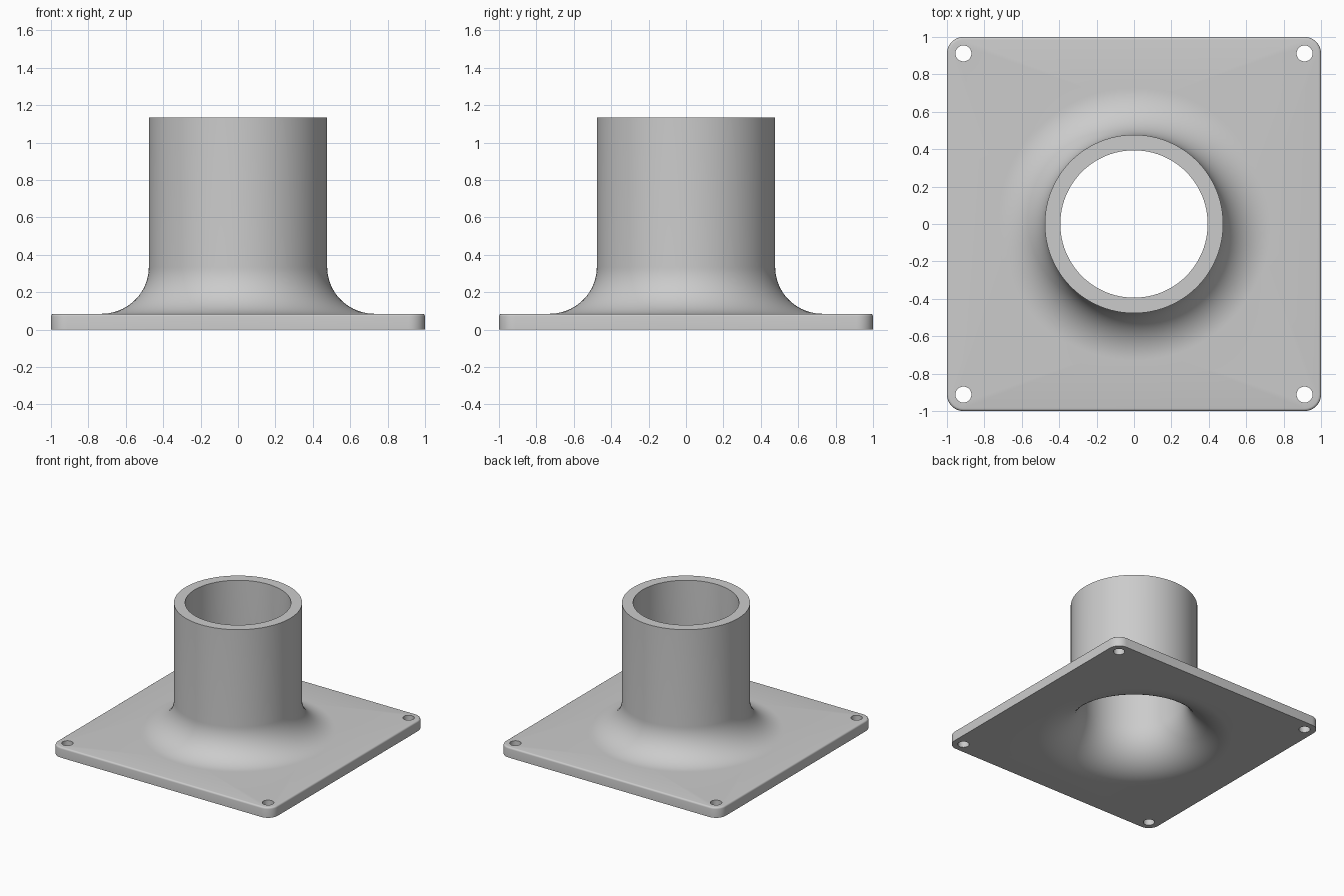
import bpy
import bmesh
from math import cos, sin, pi, radians

cube = bpy.data.objects.get("Cube")
if cube:
    bpy.data.objects.remove(cube, do_unlink=True)

# Main dimensions
THICK = 0.085        # plate thickness
HEIGHT = 1.135       # top of the neck
OUTER, INNER = 0.477, 0.394
BEND = 0.73          # radius at which the flare meets the plate
BEND_Z = 0.335       # height of the flare's centre
CORNER = 0.088       # plate corner radius, concentric with the bolt holes
BOLT = 0.043
EDGE = 0.014         # rounding of the plate's upper edge
SIDES = 96

bm = bmesh.new()


def ring(points, z):
    return [bm.verts.new((x, y, z)) for x, y in points]


def circle(radius, sides, cx=0.0, cy=0.0):
    return [(cx + radius * cos(2 * pi * i / sides), cy + radius * sin(2 * pi * i / sides))
            for i in range(sides)]


def rounded_square(inset, steps=8):
    c, r = 1 - CORNER, CORNER - inset
    points = []
    for k, (sx, sy) in enumerate([(1, 1), (-1, 1), (-1, -1), (1, -1)]):
        for i in range(steps + 1):
            a = (k + i / steps) * pi / 2
            points.append((sx * c + r * cos(a), sy * c + r * sin(a)))
    return points


def bridge(rings):
    for a, b in zip(rings, rings[1:]):
        for i in range(len(a)):
            j = (i + 1) % len(a)
            bm.faces.new((a[i], a[j], b[j], b[i]))


def fill(loops):
    edges = []
    for loop in loops:
        for i in range(len(loop)):
            pair = (loop[i - 1], loop[i])
            edges.append(bm.edges.get(pair) or bm.edges.new(pair))
    bmesh.ops.triangle_fill(bm, edges=edges, use_beauty=True)


# Plate rim: square lower edge, small rounding on the upper edge
rim = [ring(rounded_square(0), 0)]
for i in range(5):
    a = i / 4 * pi / 2
    rim.append(ring(rounded_square(EDGE * (1 - cos(a))), THICK - EDGE * (1 - sin(a))))
bridge(rim)

# Bolt holes in the four corners
bolts = []
for sx in (-1, 1):
    for sy in (-1, 1):
        hole = circle(BOLT, 24, sx * (1 - CORNER), sy * (1 - CORNER))
        bolts.append([ring(hole, 0), ring(hole, THICK)])
        bridge(bolts[-1])


# Flared neck: flare and bore below, flare and wall above, joined at the rim
def flare(wall_radius, base_z, steps=20):
    profile = []
    for i in range(steps + 1):
        a = i / steps * pi / 2
        profile.append((BEND - (BEND - wall_radius) * sin(a),
                        BEND_Z - (BEND_Z - base_z) * cos(a)))
    return profile + [(wall_radius, HEIGHT)]


profile = flare(INNER, 0) + flare(OUTER, THICK)[::-1]
neck = [ring(circle(r, SIDES), z) for r, z in profile]
bridge(neck)

# Flat underside and top of the plate
fill([rim[0], neck[0]] + [b[0] for b in bolts])
fill([rim[-1], neck[-1]] + [b[1] for b in bolts])
bmesh.ops.recalc_face_normals(bm, faces=bm.faces[:])

mesh = bpy.data.meshes.new("flanged_pipe")
bm.to_mesh(mesh)
bm.free()
flange = bpy.data.objects.new("flanged_pipe", mesh)
bpy.context.collection.objects.link(flange)

# Single grey finish
grey = bpy.data.materials.new("plain grey")
grey.use_nodes = True
colour = (0.6, 0.6, 0.6, 1)
grey.diffuse_color = colour
grey.node_tree.nodes["Principled BSDF"].inputs["Base Color"].default_value = colour
mesh.materials.append(grey)

bpy.ops.object.select_all(action="DESELECT")
flange.select_set(True)
bpy.context.view_layer.objects.active = flange
bpy.ops.object.shade_smooth_by_angle(angle=radians(35))
